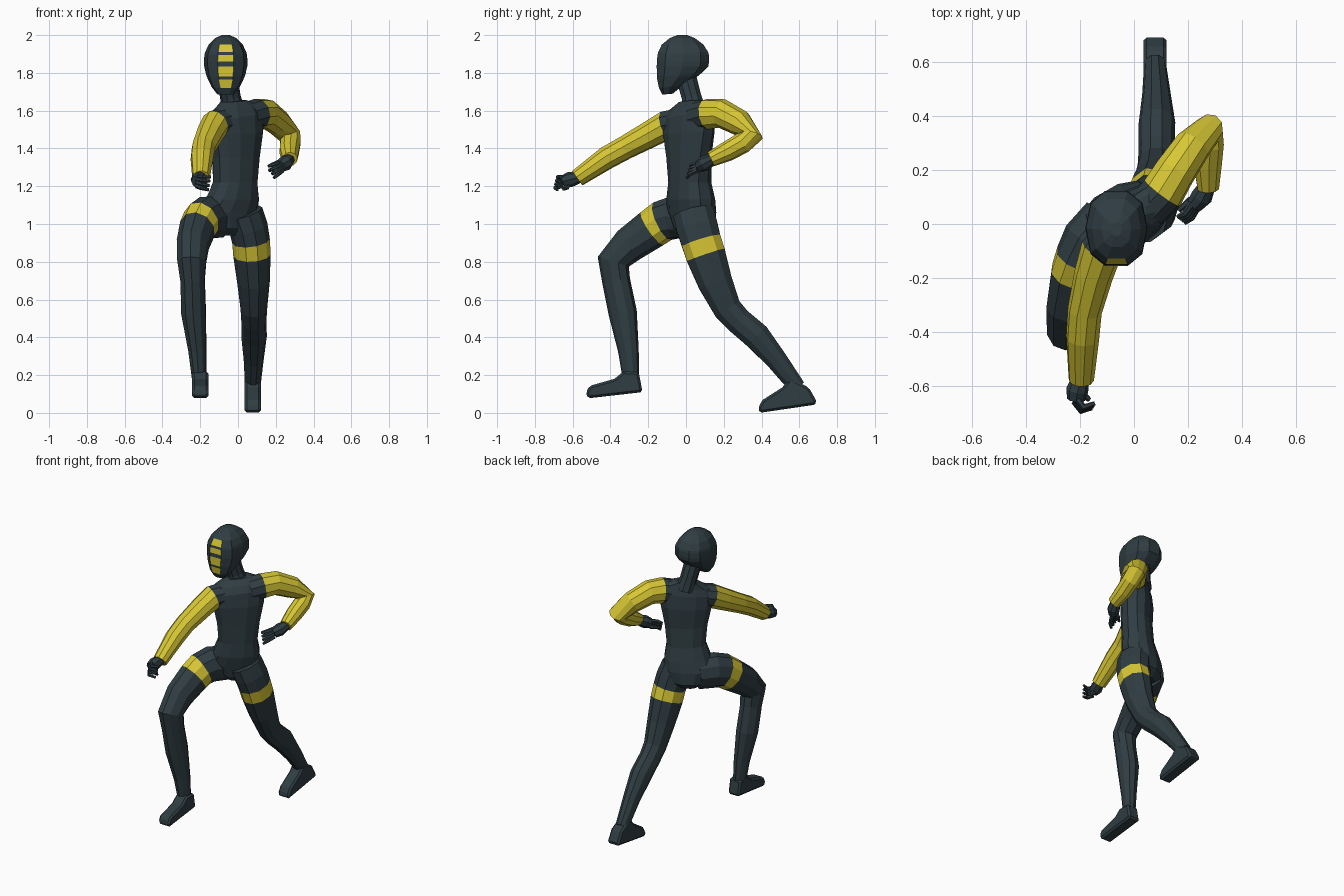
import bpy, bmesh, math
from mathutils import Vector


def material(name, rgb):
    m = bpy.data.materials.new(name)
    m.diffuse_color = (*rgb, 1)
    return m


DARK, YELLOW = 0, 1
MATS = [material("dark slate", (0.029, 0.047, 0.055)),
        material("yellow", (0.68, 0.57, 0.035))]


def finish(bm, name):
    bmesh.ops.recalc_face_normals(bm, faces=bm.faces)
    me = bpy.data.meshes.new(name)
    bm.to_mesh(me)
    bm.free()
    for m in MATS:
        me.materials.append(m)
    ob = bpy.data.objects.new(name, me)
    bpy.context.collection.objects.link(ob)
    return ob


def loft(name, rings, colour=lambda seg, side: DARK):
    """Skin a list of closed rings and cap both ends."""
    bm = bmesh.new()
    vs = [[bm.verts.new(p) for p in r] for r in rings]
    n = len(vs[0])
    for s in range(len(vs) - 1):
        for i in range(n):
            j = (i + 1) % n
            f = bm.faces.new((vs[s][i], vs[s][j], vs[s + 1][j], vs[s + 1][i]))
            f.material_index = colour(s, i)
    bm.faces.new(vs[0]).material_index = colour(0, 0)
    bm.faces.new(vs[-1]).material_index = colour(len(vs) - 2, 0)
    return finish(bm, name)


def limb(name, pts, yellow=(), width=1.0, sides=10):
    """Tube along (x, y, z, radius) points; 'yellow' lists coloured segments."""
    c = [Vector(p[:3]) for p in pts]
    u = Vector((1, 0, 0))
    rings = []
    for k, p in enumerate(pts):
        t = Vector((0, 0, 0))
        if k > 0:
            t += (c[k] - c[k - 1]).normalized()
        if k < len(c) - 1:
            t += (c[k + 1] - c[k]).normalized()
        t.normalize()
        if k == 0 and abs(t.x) > 0.9:
            u = Vector((0, 0, 1))
        u = (u - t * u.dot(t)).normalized()
        v = t.cross(u)
        r = p[3] * 1.03
        rings.append([c[k] + u * (r * width * math.cos(a)) + v * (r * math.sin(a))
                      for a in (2 * math.pi * i / sides for i in range(sides))])
    return loft(name, rings, lambda s, i: YELLOW if s in yellow else DARK)


def spow(x, e):
    return math.copysign(abs(x) ** e, x)


# Torso: twisted rings (cx, cy, z, half width, half depth, turn, tilt)
rings = []
for cx, cy, z, a, b, turn, tilt in [
        (-0.05, 0.04, 0.94, 0.06, 0.06, 28, 0),
        (-0.05, 0.04, 0.98, 0.12, 0.10, 28, 0),
        (-0.05, 0.03, 1.06, 0.16, 0.11, 30, 0),
        (-0.03, 0.025, 1.13, 0.15, 0.11, 33, 0),
        (-0.015, 0.02, 1.22, 0.125, 0.098, 36, 0),
        (-0.01, 0.015, 1.35, 0.138, 0.095, 38, 0),
        (-0.01, 0.015, 1.48, 0.165, 0.10, 40, 0.05),
        (-0.01, 0.015, 1.57, 0.175, 0.09, 40, 0.12),
        (-0.01, 0.02, 1.615, 0.155, 0.07, 40, 0.14),
        (-0.025, 0.03, 1.65, 0.075, 0.055, 40, 0.08)]:
    ct, st = math.cos(math.radians(turn)), math.sin(math.radians(turn))
    ring = []
    for i in range(12):
        ang = 2 * math.pi * (i + 0.5) / 12
        p, q = a * spow(math.cos(ang), 0.85), b * spow(math.sin(ang), 0.85)
        ring.append((cx + p * ct - q * st, cy + p * st + q * ct, z + tilt * p))
    rings.append(ring)
loft("torso", rings)

# Neck
limb("neck", [(-0.025, 0.045, 1.60, 0.062), (-0.04, 0.03, 1.67, 0.053),
              (-0.058, 0.0, 1.78, 0.055)])

# Head: rings (z, front y, back y, half width); front facets carry the mask stripes
rings = []
STRIPES = (1, 3, 5, 7)
for z, yf, yb, a in [
        (1.685, -0.125, -0.07, 0.045), (1.72, -0.143, -0.02, 0.075),
        (1.765, -0.152, 0.065, 0.098), (1.78, -0.154, 0.085, 0.104),
        (1.835, -0.155, 0.118, 0.114), (1.86, -0.154, 0.122, 0.115),
        (1.895, -0.151, 0.121, 0.113), (1.91, -0.147, 0.117, 0.109),
        (1.95, -0.128, 0.092, 0.090), (1.985, -0.085, 0.045, 0.055),
        (2.0, -0.045, 0.005, 0.02)]:
    ring = []
    for i in range(10):
        ang = math.radians(-108 + 36 * i)
        slope = 0.09 if z < 1.8 else 0
        y = (yf + yb) / 2 + (yb - yf) / 2 * spow(math.sin(ang), 0.8) / 0.96
        zz = z + slope * (y - yf)
        ring.append((-0.065 + a * spow(math.cos(ang), 0.85), y, min(zz, 2)))
    rings.append(ring)
loft("head", rings, lambda s, i: YELLOW if i == 0 and s in STRIPES else DARK)

# Arms: dark shoulder, yellow sleeve
limb("right_arm", [(-0.07, -0.035, 1.54, 0.075), (-0.122, -0.10, 1.525, 0.076),
                   (-0.15, -0.19, 1.475, 0.07), (-0.182, -0.32, 1.405, 0.062),
                   (-0.19, -0.42, 1.35, 0.06), (-0.195, -0.575, 1.243, 0.046)],
     yellow=(1, 2, 3, 4))
limb("left_arm", [(0.05, 0.055, 1.565, 0.078), (0.105, 0.115, 1.582, 0.080),
                  (0.15, 0.19, 1.585, 0.075), (0.215, 0.285, 1.535, 0.068),
                  (0.275, 0.348, 1.465, 0.058), (0.277, 0.30, 1.43, 0.055),
                  (0.272, 0.22, 1.385, 0.052), (0.274, 0.132, 1.343, 0.04)],
     yellow=(1, 2, 3, 4, 5, 6))

# Legs: yellow thigh band, bent knee
limb("right_leg", [(-0.10, 0.02, 1.03, 0.105), (-0.165, -0.06, 1.035, 0.112),
                   (-0.195, -0.125, 1.015, 0.108), (-0.215, -0.18, 0.975, 0.104),
                   (-0.24, -0.30, 0.89, 0.094), (-0.245, -0.385, 0.80, 0.085),
                   (-0.24, -0.37, 0.70, 0.073), (-0.235, -0.335, 0.53, 0.074),
                   (-0.215, -0.305, 0.33, 0.054), (-0.205, -0.29, 0.17, 0.042)],
     yellow=(2,), width=0.88)
limb("left_leg", [(0.03, 0.04, 1.06, 0.11), (0.055, 0.06, 0.98, 0.112),
                  (0.069, 0.08, 0.91, 0.108), (0.074, 0.105, 0.835, 0.107),
                  (0.082, 0.155, 0.69, 0.093), (0.084, 0.22, 0.55, 0.076),
                  (0.084, 0.275, 0.49, 0.072), (0.085, 0.375, 0.405, 0.073),
                  (0.083, 0.48, 0.28, 0.057), (0.078, 0.59, 0.135, 0.044)],
     yellow=(2,), width=0.9)


# Feet: extruded side profiles (y, z) with bevelled edges
def foot(name, x, profile, half=0.043):
    bm = bmesh.new()
    base = bm.faces.new([bm.verts.new((x - half, y, z)) for y, z in profile])
    ex = bmesh.ops.extrude_face_region(bm, geom=[base])
    for v in ex["geom"]:
        if isinstance(v, bmesh.types.BMVert):
            v.co.x += 2 * half
    ob = finish(bm, name)
    bev = ob.modifiers.new("bevel", "BEVEL")
    bev.width, bev.segments = 0.012, 1


foot("right_foot", -0.2, [(-0.23, 0.11), (-0.25, 0.215), (-0.33, 0.22), (-0.38, 0.18),
                          (-0.51, 0.143), (-0.53, 0.11), (-0.52, 0.077)])
foot("left_foot", 0.078, [(0.695, 0.055), (0.65, 0.135), (0.55, 0.185), (0.51, 0.135),
                          (0.405, 0.068), (0.383, 0.03), (0.388, 0.0), (0.675, 0.042)])


# Hands: palm, four curled fingers and a thumb
def hand(side, wrist, palm, knuckle, mid, tip, spread, thumb):
    limb(side + "_palm", [(*wrist, 0.03), (*palm, 0.04), (*knuckle, 0.032)], sides=8)
    s = Vector(spread)
    for k in range(4):
        o = s * (k - 1.5)
        pts = [Vector(knuckle) + o * 0.8, Vector(mid) + o, Vector(tip) + o * 1.2]
        limb(f"{side}_finger_{k + 1}", [(*p, r) for p, r in zip(pts, (0.014, 0.012, 0.008))],
             sides=6)
    limb(side + "_thumb", [(*palm, 0.018), (*thumb[0], 0.014), (*thumb[1], 0.009)], sides=6)


hand("right", (-0.195, -0.56, 1.25), (-0.21, -0.615, 1.235), (-0.215, -0.65, 1.225),
     (-0.19, -0.685, 1.22), (-0.15, -0.672, 1.215), (0.003, 0.005, 0.019),
     ((-0.19, -0.63, 1.195), (-0.165, -0.65, 1.185)))
hand("left", (0.272, 0.145, 1.345), (0.25, 0.10, 1.322), (0.225, 0.07, 1.305),
     (0.20, 0.03, 1.29), (0.175, 0.015, 1.275), (0.008, -0.006, -0.017),
     ((0.205, 0.085, 1.29), (0.165, 0.05, 1.285)))
